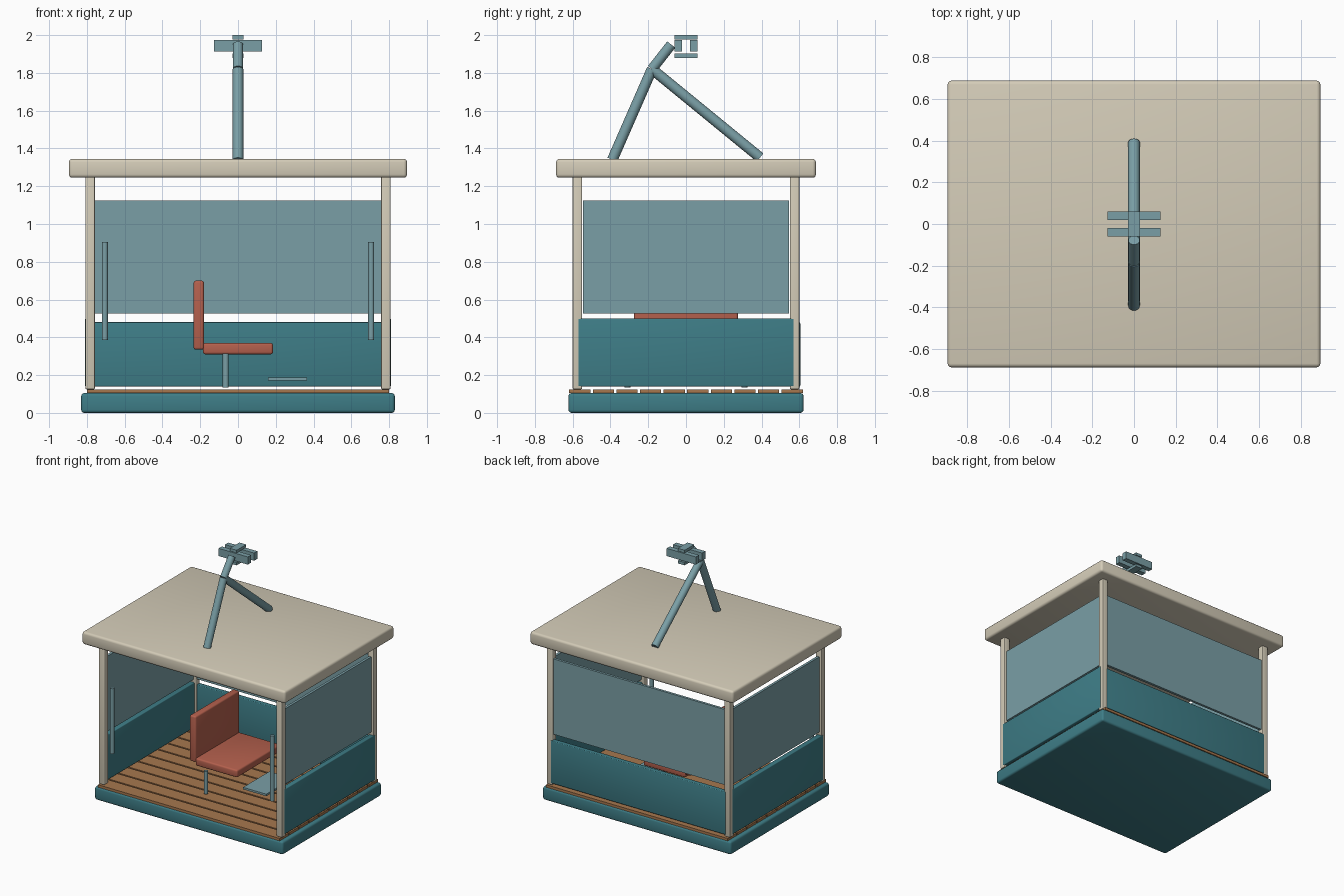
import bpy, bmesh, math
from mathutils import Vector

if "Cube" in bpy.data.objects:
    bpy.data.objects.remove(bpy.data.objects["Cube"])


def srgb(r, g, b):
    return [((c / 255 + 0.055) / 1.055) ** 2.4 for c in (r, g, b)] + [1]


def material(name, rgb):
    m = bpy.data.materials.new(name)
    m.diffuse_color = srgb(*rgb)
    m.use_nodes = True
    m.node_tree.nodes["Principled BSDF"].inputs["Base Color"].default_value = m.diffuse_color
    return m


TEAL = material("teal paint", (62, 125, 135))
CREAM = material("cream paint", (212, 204, 184))
STEEL = material("blue grey", (122, 159, 166))
RED = material("brick red", (180, 96, 77))
WOOD = material("wood", (166, 119, 78))


def finish(bm, name, mat, smooth):
    me = bpy.data.meshes.new(name)
    bm.to_mesh(me)
    bm.free()
    me.materials.append(mat)
    ob = bpy.data.objects.new(name, me)
    bpy.context.collection.objects.link(ob)
    if smooth:
        bpy.ops.object.select_all(action='DESELECT')
        ob.select_set(True)
        bpy.context.view_layer.objects.active = ob
        bpy.ops.object.shade_smooth_by_angle(angle=math.radians(35))
    return ob


def box(name, x, y, z, mat, bevel=0.0):
    """Box from (min, max) ranges, with optional rounded edges."""
    bm = bmesh.new()
    bmesh.ops.create_cube(bm, size=1)
    for v in bm.verts:
        v.co = [(r[0] + r[1]) / 2 + c * (r[1] - r[0]) for c, r in zip(v.co, (x, y, z))]
    if bevel:
        bmesh.ops.bevel(bm, geom=bm.edges[:], offset=bevel, segments=3,
                        profile=0.5, affect='EDGES')
    return finish(bm, name, mat, bevel > 0)


def rod(name, a, b, radius, mat):
    """Round bar between two points."""
    a, b = Vector(a), Vector(b)
    bm = bmesh.new()
    bmesh.ops.create_cone(bm, cap_ends=True, segments=20, radius1=radius,
                          radius2=radius, depth=(b - a).length)
    turn = (b - a).to_track_quat('Z', 'Y')
    for v in bm.verts:
        v.co = turn @ v.co + (a + b) / 2
    return finish(bm, name, mat, True)


# Base and roof
box("base", (-0.83, 0.83), (-0.622, 0.622), (0, 0.105), TEAL, 0.016)
box("roof", (-0.895, 0.895), (-0.688, 0.688), (1.245, 1.345), CREAM, 0.018)

# Floor slats
for i in range(10):
    y = -0.5625 + i * 0.125
    box("floor_slat", (-0.80, 0.80), (y - 0.056, y + 0.056), (0.105, 0.125), WOOD)

for s in (-1, 1):
    side = "right" if s > 0 else "left"
    # Corner posts
    for y in (-0.575, 0.575):
        box(side + "_post", (s * 0.783 - 0.025, s * 0.783 + 0.025),
            (y - 0.025, y + 0.025), (0.125, 1.25), CREAM, 0.006)
    # Side wall, window and grab handle
    box(side + "_wall", (s * 0.79 - 0.02, s * 0.79 + 0.02), (-0.572, 0.572),
        (0.14, 0.50), TEAL, 0.006)
    box(side + "_window", (s * 0.783 - 0.01, s * 0.783 + 0.01), (-0.545, 0.545),
        (0.525, 1.125), STEEL)
    rod(side + "_handle", (s * 0.705, -0.575, 0.385), (s * 0.705, -0.575, 0.905),
        0.016, STEEL)
    # Seat legs
    rod("seat_leg", (-0.065, s * 0.31, 0.135), (-0.065, s * 0.31, 0.315), 0.016, STEEL)

# Back wall and window
box("back_wall", (-0.77, 0.77), (0.565, 0.605), (0.14, 0.48), TEAL, 0.006)
box("back_window", (-0.76, 0.76), (0.565, 0.585), (0.525, 1.125), STEEL)

# Seat and footrest
box("seat_cushion", (-0.185, 0.185), (-0.275, 0.275), (0.31, 0.37), RED, 0.012)
box("seat_back", (-0.235, -0.18), (-0.275, 0.275), (0.335, 0.70), RED, 0.012)
box("footrest", (0.16, 0.365), (-0.165, 0.165), (0.172, 0.188), STEEL)

# Hanger arm
joint = (0, -0.18, 1.82)
rod("front_hanger", (0, -0.39, 1.34), joint, 0.028, STEEL)
rod("rear_hanger", (0, 0.392, 1.352), joint, 0.028, STEEL)
rod("upper_hanger", joint, (0, -0.078, 1.95), 0.027, STEEL)

# Cable grip: two jaws held by plates above and below
for s in (-1, 1):
    box("grip_jaw", (-0.128, 0.128), (s * 0.04 - 0.02, s * 0.04 + 0.02),
        (1.912, 1.973), STEEL)
for z in (1.88, 1.978):
    box("grip_plate", (-0.03, 0.03), (-0.06, 0.06), (z, z + 0.022), STEEL)
